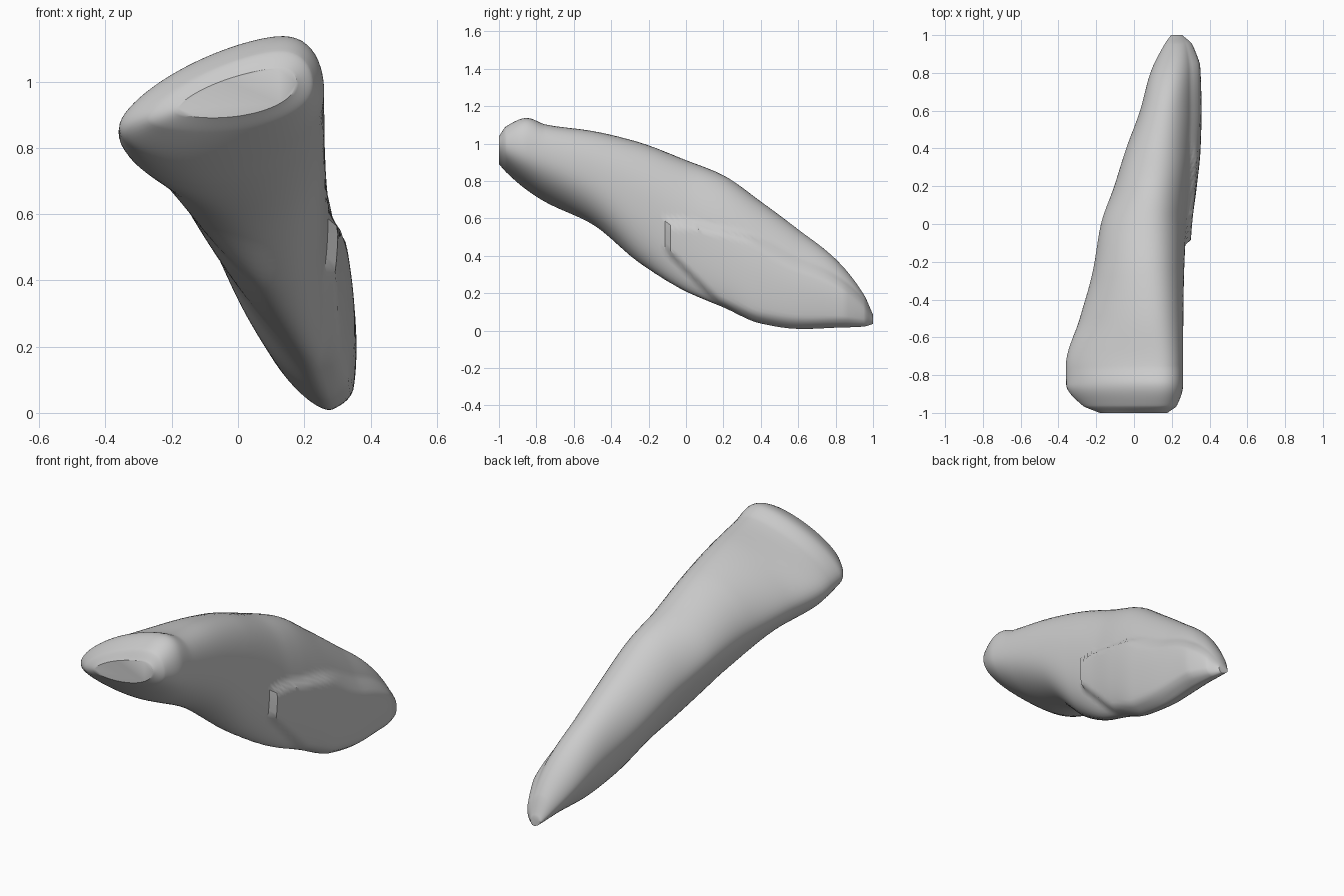
import bpy, bmesh
from math import sin, cos, pi
from mathutils import Vector

if "Cube" in bpy.data.objects:
    bpy.data.objects.remove(bpy.data.objects["Cube"])

# Stations along y: (y, left x,z, top x,z, right x,z, bottom x,z)
S = [
    (-1.0, -.19, .91, .12, 1.04, .18, 1.00, -.08, .89),
    (-.96, -.285, .88, .13, 1.095, .23, .98, -.10, .845),
    (-.85, -.37, .855, .14, 1.14, .262, .95, -.12, .75),
    (-.75, -.37, .85, .14, 1.105, .262, .92, -.10, .685),
    (-.50, -.295, .80, .11, 1.07, .262, .83, .00, .565),
    (-.25, -.225, .745, .09, 1.01, .266, .70, .10, .355),
    (.00, -.182, .69, .08, .915, .28, .52, .19, .195),
    (.20, -.11, .59, .10, .835, .305, .38, .235, .11),
    (.40, -.045, .47, .13, .695, .325, .27, .275, .025),
    (.60, .03, .35, .16, .545, .33, .21, .285, .0),
    (.80, .085, .235, .20, .385, .325, .17, .285, .01),
    (.95, .16, .11, .225, .195, .30, .10, .265, .02),
    (1.0, .195, .06, .225, .085, .255, .06, .235, .035),
]
Q = 24       # samples per quarter of a section
N = 80       # points per ring after even spacing
SUB = 9      # rings between stations
# Corner fullness per quarter (left-top, top-right, right-bottom, bottom-left)
FRONT = (1.35, .85, 1.0, 1.15)
MIDDLE = (1.1, .9, .85, 1.65)
REAR = (1.0, 1.05, .9, 1.35)


def clamp(v):
    return max(0, min(1, v))


def station(i, t):
    """Monotone-limited cubic interpolation between stations i and i+1."""
    a, b = S[i], S[i + 1]
    p, n = S[max(i - 1, 0)], S[min(i + 2, len(S) - 1)]
    h = b[0] - a[0]
    out = [a[0] + h * t]
    for k in range(1, 9):
        d = (b[k] - a[k]) / h
        d0 = (a[k] - p[k]) / (a[0] - p[0]) if p is not a else d
        d1 = (n[k] - b[k]) / (n[0] - b[0]) if n is not b else d
        m0 = 0 if d0 * d <= 0 else 2 * d0 * d / (d0 + d)
        m1 = 0 if d1 * d <= 0 else 2 * d1 * d / (d1 + d)
        out.append((2*t**3 - 3*t*t + 1) * a[k] + (t**3 - 2*t*t + t) * h * m0
                   + (3*t*t - 2*t**3) * b[k] + (t**3 - t*t) * h * m1)
    return out


def even(pts):
    """Respace a closed outline evenly and soften its corners."""
    loop = pts + pts[:1]
    acc = [0]
    for a, b in zip(loop, loop[1:]):
        acc.append(acc[-1] + (b - a).length)
    out, k = [], 0
    for i in range(N):
        s = acc[-1] * i / N
        while acc[k + 1] < s:
            k += 1
        f = (s - acc[k]) / max(acc[k + 1] - acc[k], 1e-9)
        out.append(loop[k].lerp(loop[k + 1], f))
    for _ in range(5):
        out = [(out[i - 1] + 2 * out[i] + out[(i + 1) % N]) / 4 for i in range(N)]
    return out


def ring(s):
    """Closed section with four extreme points joined by superellipse arcs."""
    y, lx, lz, tx, tz, rx, rz, bx, bz = s
    f, r = clamp((-.25 - y) / .45), clamp((y - .1) / .5)
    pts = []
    for q in range(4):
        e = MIDDLE[q] + f * (FRONT[q] - MIDDLE[q]) + r * (REAR[q] - MIDDLE[q])
        for j in range(Q):
            a = j / Q * pi / 2
            c, d = cos(a) ** e, sin(a) ** e
            if q == 0:
                p = tx + (lx - tx) * c, lz + (tz - lz) * d
            elif q == 1:
                p = tx + (rx - tx) * d, rz + (tz - rz) * c
            elif q == 2:
                p = bx + (rx - bx) * c, rz + (bz - rz) * d
            else:
                p = bx + (lx - bx) * d, lz + (bz - lz) * c
            pts.append(Vector(p))
    out = []
    for x, z in even(pts):
        # Raised patch low on the right flank
        if y > -.11:
            top = clamp((.59 - .22 * max(y, 0) - z) / .03)
            low = clamp((z - .31 + y) / .03)
            side = clamp((x - bx - .3 * (rx - bx)) / .02)
            x += .028 * top * low * side * clamp((1 - y) / .15)
        out.append((x, y, z))
    return out


# Lofted body
bm = bmesh.new()
rings = []
for i in range(len(S) - 1):
    for j in range(SUB):
        rings.append([bm.verts.new(p) for p in ring(station(i, j / SUB))])
rings.append([bm.verts.new(p) for p in ring(S[-1])])
for a, b in zip(rings, rings[1:]):
    for k in range(N):
        m = (k + 1) % N
        bm.faces.new((a[k], a[m], b[m], b[k]))

# Closed ends
bm.faces.new(rings[0])
bm.faces.new(rings[-1])
bmesh.ops.recalc_face_normals(bm, faces=bm.faces[:])

mesh = bpy.data.meshes.new("tapered_body")
bm.to_mesh(mesh)
bm.free()
body = bpy.data.objects.new("tapered_body", mesh)
bpy.context.collection.objects.link(body)
bpy.context.view_layer.objects.active = body
body.select_set(True)
bpy.ops.object.shade_smooth_by_angle(angle=pi / 5)
